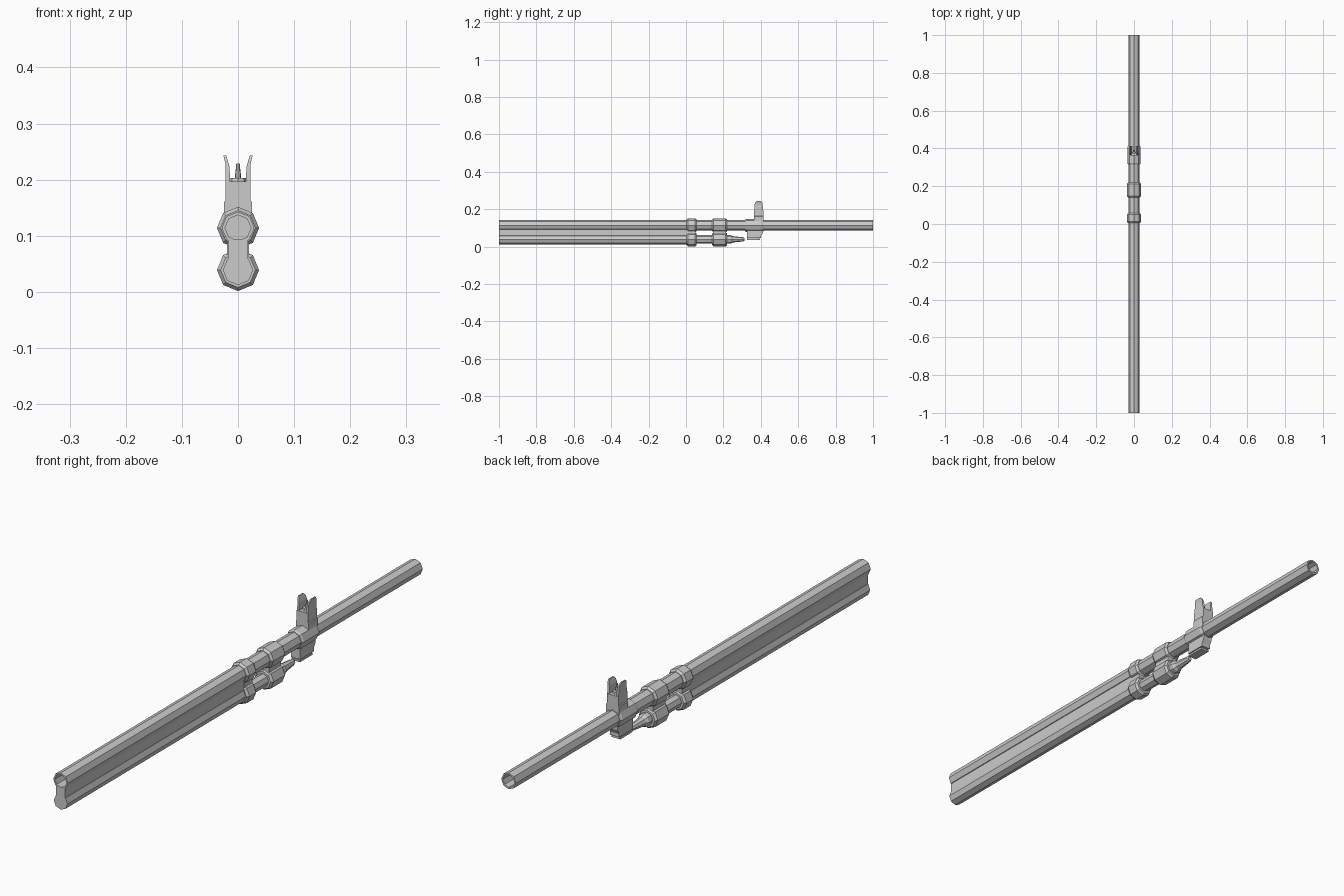
import bpy, bmesh, math

if "Cube" in bpy.data.objects:
    bpy.data.objects.remove(bpy.data.objects["Cube"])

ZB, ZT = 0.114, 0.039   # barrel axis, lower tube axis


def make(name, verts, faces):
    me = bpy.data.meshes.new(name)
    me.from_pydata(verts, [], faces)
    bm = bmesh.new()
    bm.from_mesh(me)
    bmesh.ops.recalc_face_normals(bm, faces=bm.faces)
    bm.to_mesh(me)
    bm.free()
    ob = bpy.data.objects.new(name, me)
    bpy.context.collection.objects.link(ob)
    return ob


def lathe(name, profile, z, n=8, closed=False):
    """Turn (y, radius) points around a lengthwise axis at height z."""
    verts, faces = [], []
    for y, r in profile:
        for i in range(n):
            a = 2 * math.pi * i / n
            verts.append((r * math.cos(a), y, z + r * math.sin(a)))
    k = len(profile)
    for j in range(k if closed else k - 1):
        m = (j + 1) % k
        for i in range(n):
            h = (i + 1) % n
            faces.append((j * n + i, j * n + h, m * n + h, m * n + i))
    if not closed:
        faces += [tuple(range(n)), tuple(range((k - 1) * n, k * n))]
    return make(name, verts, faces)


def prism(name, pts, a, b, axis='y'):
    """Extrude an outline: (x, z) along y, or (y, z) along x."""
    def place(p, t):
        return (p[0], t, p[1]) if axis == 'y' else (t, p[0], p[1])
    n = len(pts)
    verts = [place(p, a) for p in pts] + [place(p, b) for p in pts]
    faces = [(i, (i + 1) % n, (i + 1) % n + n, i + n) for i in range(n)]
    faces += [tuple(range(n)), tuple(range(n, 2 * n))]
    return make(name, verts, faces)


def box(name, x, y0, y1, z0, z1):
    return prism(name, [(-x, z0), (x, z0), (x, z1), (-x, z1)], y0, y1)


# Hollow barrel
lathe("barrel", [(-1, 0.029), (1, 0.029), (1, 0.023), (-1, 0.023)], ZB, closed=True)

# Lower tube with stepped nose
lathe("lower_tube", [(-1, 0.027), (0.01, 0.027), (0.05, 0.023), (0.215, 0.023),
                     (0.24, 0.023), (0.25, 0.017), (0.305, 0.011), (0.312, 0.008)], ZT)

# Web joining the two tubes
box("web", 0.018, -1, 0.03, 0.058, 0.093)

# Collars on both tubes
for label, y0, y1 in (("rear", 0.004, 0.057), ("middle", 0.14, 0.22)):
    for tube, z in (("barrel", ZB), ("lower", ZT)):
        lathe(f"{label}_{tube}_collar",
              [(y0, 0.031), (y0 + 0.008, 0.0375), (y1 - 0.008, 0.0375), (y1, 0.031)], z)
    box(f"{label}_collar_bridge", 0.02, y0 + 0.005, y1 - 0.005, 0.06, 0.093)

# Sight clamp round the barrel
lathe("sight_clamp", [(0.315, 0.031), (0.322, 0.035), (0.405, 0.035), (0.415, 0.031)], ZB)

# Sight base, stepped in the front outline
prism("sight_base", [(-0.025, 0.11), (0.025, 0.11), (0.025, 0.16), (0.0225, 0.163),
                     (0.0225, 0.197), (-0.0225, 0.197), (-0.0225, 0.163), (-0.025, 0.16)],
      0.363, 0.414)

# Protective wings, mirrored, with rounded tops
for label, s in (("left", -1), ("right", 1)):
    rows = [(0.195, 0.0145, 0.0225, 0.365, 0.412), (0.21, 0.0145, 0.0225, 0.366, 0.411),
            (0.224, 0.0155, 0.022, 0.367, 0.41), (0.235, 0.0185, 0.024, 0.369, 0.408),
            (0.243, 0.021, 0.026, 0.376, 0.401)]
    verts, faces = [], []
    for z, xi, xo, y0, y1 in rows:
        verts += [(s * xi, y0, z), (s * xo, y0, z), (s * xo, y1, z), (s * xi, y1, z)]
    for j in range(len(rows) - 1):
        for i in range(4):
            h = (i + 1) % 4
            faces.append((4 * j + i, 4 * j + h, 4 * j + h + 4, 4 * j + i + 4))
    faces += [(0, 1, 2, 3), tuple(range(len(verts) - 4, len(verts)))]
    make(f"{label}_sight_wing", verts, faces)


# Sight post and its round seat
def upright(name, r1, r2, z0, z1):
    bpy.ops.mesh.primitive_cone_add(vertices=8, radius1=r1, radius2=r2, depth=z1 - z0,
                                    location=(0, 0.389, (z0 + z1) / 2))
    bpy.context.object.name = name


upright("post_seat", 0.016, 0.014, 0.196, 0.203)
upright("sight_post", 0.006, 0.003, 0.2, 0.229)

# Lug under the barrel with a foot plate
prism("lug", [(0.325, 0.1), (0.412, 0.1), (0.412, 0.075), (0.402, 0.058),
              (0.402, 0.046), (0.325, 0.046)], -0.018, 0.018, axis='x')
box("lug_foot", 0.017, 0.325, 0.395, 0.036, 0.043)
box("lug_stem", 0.009, 0.33, 0.385, 0.04, 0.05)
